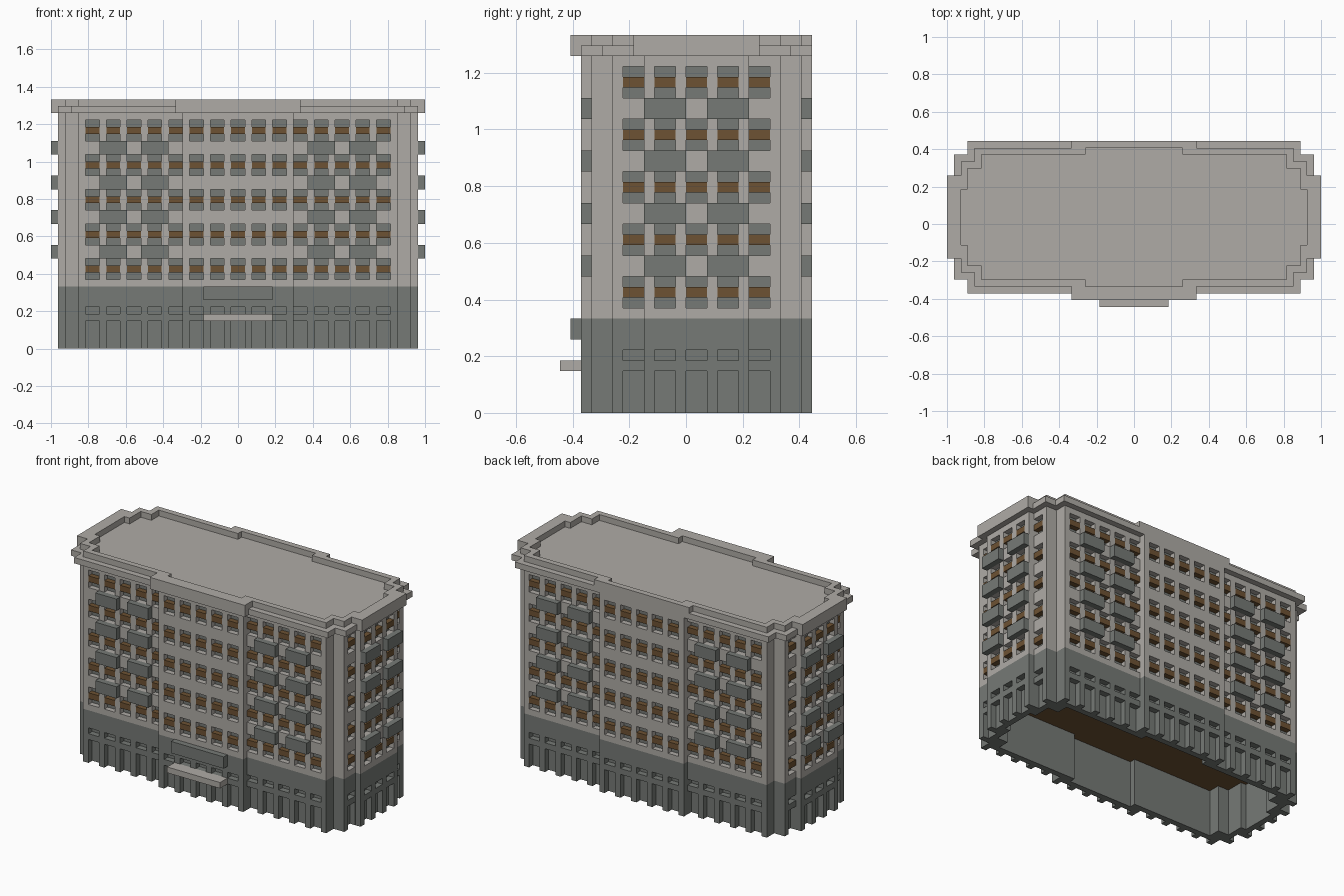
import bpy, bmesh
from mathutils import Vector

if "Cube" in bpy.data.objects:
    bpy.data.objects.remove(bpy.data.objects["Cube"])

U = 1 / 27          # building module
OFFSET_Y = 1        # plan centre sits one module behind the origin


def material(name, rgb):
    m = bpy.data.materials.new(name)
    m.use_nodes = True
    m.diffuse_color = (*rgb, 1)
    m.node_tree.nodes["Principled BSDF"].inputs["Base Color"].default_value = (*rgb, 1)
    return m


STONE = material("pale stone", (0.43, 0.41, 0.38))
GREY = material("dark grey", (0.18, 0.193, 0.18))
BROWN = material("brown wood", (0.155, 0.085, 0.033))


def world(x, y, z):
    return Vector((x, y + OFFSET_Y, z)) * U


def finish(name, bm, mat):
    bmesh.ops.recalc_face_normals(bm, faces=bm.faces)
    mesh = bpy.data.meshes.new(name)
    bm.to_mesh(mesh)
    bm.free()
    mesh.materials.append(mat)
    ob = bpy.data.objects.new(name, mesh)
    bpy.context.collection.objects.link(ob)
    return ob


def prism(name, steps, z0, z1, mat, back=99):
    """Extrude a stepped plan given by (half width, half depth) pairs."""
    quarter = [steps[0]]
    for (x0, _), (x1, y1) in zip(steps, steps[1:]):
        quarter += [(x0, y1), (x1, y1)]
    plan = []
    for sx, sy in ((1, 1), (1, -1), (-1, -1), (-1, 1)):
        part = [(sx * x, min(sy * y, back)) for x, y in quarter]
        for p in part if sx == sy else reversed(part):
            if not plan or p != plan[-1]:
                plan.append(p)
    bm = bmesh.new()
    face = bm.faces.new([bm.verts.new(world(x, y, z0)) for x, y in plan])
    new = bmesh.ops.extrude_face_region(bm, geom=[face])["geom"]
    top = [v for v in new if isinstance(v, bmesh.types.BMVert)]
    bmesh.ops.translate(bm, verts=top, vec=(0, 0, (z1 - z0) * U))
    return finish(name, bm, mat)


def boxes(name, spans, mat):
    """One mesh of boxes, each given by two opposite corners."""
    bm = bmesh.new()
    for a, b in spans:
        a, b = world(*a), world(*b)
        cube = bmesh.ops.create_cube(bm, size=1)["verts"]
        for v in cube:
            v.co = [(a[i] + b[i]) / 2 + v.co[i] * abs(b[i] - a[i]) for i in range(3)]
    return finish(name, bm, mat)


def cut(ob, cutter):
    mod = ob.modifiers.new("cut", "BOOLEAN")
    mod.operation, mod.solver, mod.object = "DIFFERENCE", "EXACT", cutter
    bpy.context.view_layer.update()
    graph = bpy.context.evaluated_depsgraph_get()
    mesh = bpy.data.meshes.new_from_object(ob.evaluated_get(graph))
    ob.modifiers.clear()
    ob.data = mesh
    bpy.data.objects.remove(cutter)


def on_wall(axis, side, along, wall, d0, d1, half, z0, z1):
    """Box on a wall: d0..d1 is measured outwards from the wall face."""
    p, q = side * (wall + d0), side * (wall + d1)
    if axis == "y":
        return (along - half, p, z0), (along + half, q, z1)
    return (p, along - half, z0), (q, along + half, z1)


# Window columns on all four sides, following the stepped walls
columns = []
for side in (-1, 1):
    columns += [("y", side, 3 * k, 11 if abs(k) < 3 else 10) for k in range(-7, 8)]
    columns += [("x", side, 3 * k, 26 if abs(k) < 2 else 25) for k in range(-2, 3)]
floors = range(10, 31, 5)


def repeat(d0, d1, half, ranges):
    return [on_wall(*c, d0, d1, half, z0, z1) for c in columns for z0, z1 in ranges]


WALL = [(8, 11), (23, 10), (25, 8), (26, 5)]
INNER = [(7, 10), (22, 9), (24, 7), (25, 4)]
CAVITY = [(6, 9), (21, 8), (23, 6), (24, 3)]
LEDGE = [(9, 12), (24, 11), (26, 9), (27, 6)]
PARAPET = [(9, 12), (23, 10), (25, 8), (27, 6)]

# Ground floor: hollow below, with door and small window recesses
base = prism("ground_floor", WALL, 0, 9, GREY)
cut(base, prism("cavity_cutter", CAVITY, -1, 8, GREY))
cut(base, boxes("door_cutter", repeat(-1, 0.5, 0.99, [(-1, 4), (5, 6)]), GREY))
prism("floor_underside", CAVITY, 7.9, 8, BROWN)

# Upper walls with window recesses
walls = prism("upper_walls", WALL, 9, 34, STONE)
cut(walls, boxes("window_cutter", repeat(-1, 0.5, 0.99, [(z, z + 3) for z in floors]), STONE))
boxes("window_panes", repeat(-1, -0.9, 0.99, [(z, z + 3) for z in floors]), GREY)
boxes("window_bars", repeat(-0.95, 0, 0.99, [(z + 1, z + 2) for z in floors]), BROWN)

# Balconies between the floors of the wings and ends
balconies = []
for z in list(floors)[:-1]:
    for side in (-1, 1):
        spots = [("y", side, x, 10) for x in (-18, -12, 12, 18)]
        spots += [("x", side, y, 26) for y in (-3, 3)]
        balconies += [on_wall(*s, 0, 1, 2, z + 3, z + 5) for s in spots]
boxes("balconies", balconies, GREY)

# Entrance sign board and canopy
boxes("entrance_board", [on_wall("y", -1, 0, 11, 0, 1, 5, 7, 9)], GREY)
boxes("entrance_canopy", [on_wall("y", -1, 0, 11, 0, 2, 5, 4, 5)], STONE)

# Roof ledge and the parapet ring above it
prism("roof_ledge", LEDGE, 34, 35, STONE, back=11)
parapet = prism("parapet", PARAPET, 35, 36, STONE, back=11)
cut(parapet, prism("roof_cutter", INNER, 34, 37, STONE))
